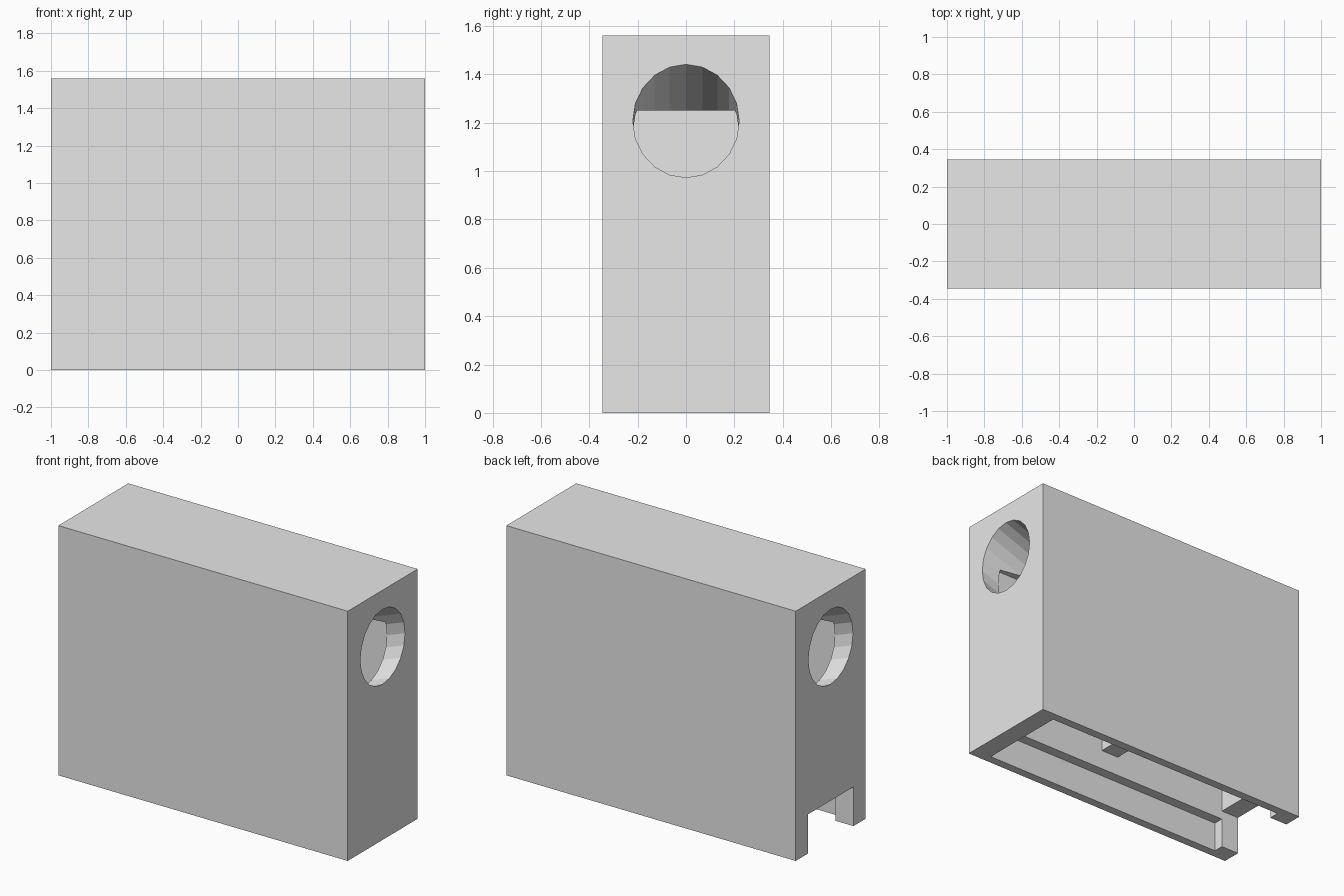
import bpy, bmesh, math
from mathutils import Matrix

cube = bpy.data.objects.get("Cube")
if cube:
    bpy.data.objects.remove(cube, do_unlink=True)

grey = bpy.data.materials.new("light grey")
grey.use_nodes = True
grey.diffuse_color = (0.8, 0.8, 0.8, 1)
grey.node_tree.nodes["Principled BSDF"].inputs["Base Color"].default_value = (0.8, 0.8, 0.8, 1)

LENGTH, WIDTH, HEIGHT = 2.0, 0.69, 1.56
END = 0.875        # inner face of the end walls
INNER = 0.225      # half width of the chambers
CEILING = 1.25


def make_object(name, bm):
    bmesh.ops.recalc_face_normals(bm, faces=bm.faces)
    mesh = bpy.data.meshes.new(name)
    bm.to_mesh(mesh)
    bm.free()
    mesh.materials.append(grey)
    obj = bpy.data.objects.new(name, mesh)
    bpy.context.collection.objects.link(obj)
    return obj


def prism(name, profile, half_width):
    """Extrude an (x, z) profile across y."""
    bm = bmesh.new()
    face = bm.faces.new([bm.verts.new((x, -half_width, z)) for x, z in profile])
    side = bmesh.ops.extrude_face_region(bm, geom=[face])["geom"]
    verts = [v for v in side if isinstance(v, bmesh.types.BMVert)]
    bmesh.ops.translate(bm, verts=verts, vec=(0, 2 * half_width, 0))
    return make_object(name, bm)


def block(name, half_length, half_width, bottom, top):
    return prism(name, [(-half_length, bottom), (half_length, bottom),
                        (half_length, top), (-half_length, top)], half_width)


def bore(name, side):
    """Round hole that slopes down into the chamber from one end wall."""
    tilt = math.radians(20)
    offset = 0.175
    place = (Matrix.Translation((side * (1 - offset * math.cos(tilt)), 0,
                                 1.207 - offset * math.sin(tilt)))
             @ Matrix.Rotation(side * (math.pi / 2 - tilt), 4, "Y"))
    bm = bmesh.new()
    bmesh.ops.create_cone(bm, cap_ends=True, segments=20, radius1=0.22,
                          radius2=0.22, depth=0.95, matrix=place)
    return make_object(name, bm)


def cut(target, cutter):
    cutter.hide_render = True
    mod = target.modifiers.new(cutter.name, "BOOLEAN")
    mod.operation = "DIFFERENCE"
    mod.solver = "EXACT"
    mod.object = cutter
    bpy.context.view_layer.objects.active = target
    bpy.ops.object.modifier_apply(modifier=mod.name)
    bpy.data.objects.remove(cutter, do_unlink=True)


# Outer box
housing = block("housing", LENGTH / 2, WIDTH / 2, 0, HEIGHT)

# Two chambers either side of a divider, open below, with a notch in one end
wall = 0.0625
cut(housing, prism("chamber_cutter", [
    (-1.1, -0.1), (END, -0.1), (END, CEILING), (wall, CEILING), (wall, 0.315),
    (-wall, 0.315), (-wall, CEILING), (-END, CEILING), (-END, 0.245), (-1.1, 0.245)], INNER))

# Wider recess for a bottom lid
cut(housing, block("lid_recess_cutter", END, 0.29, -0.1, 0.19))

# Sloping entrance holes at both ends
for label, side in (("left", 1), ("right", -1)):
    cut(housing, bore(label + "_hole_cutter", side))
